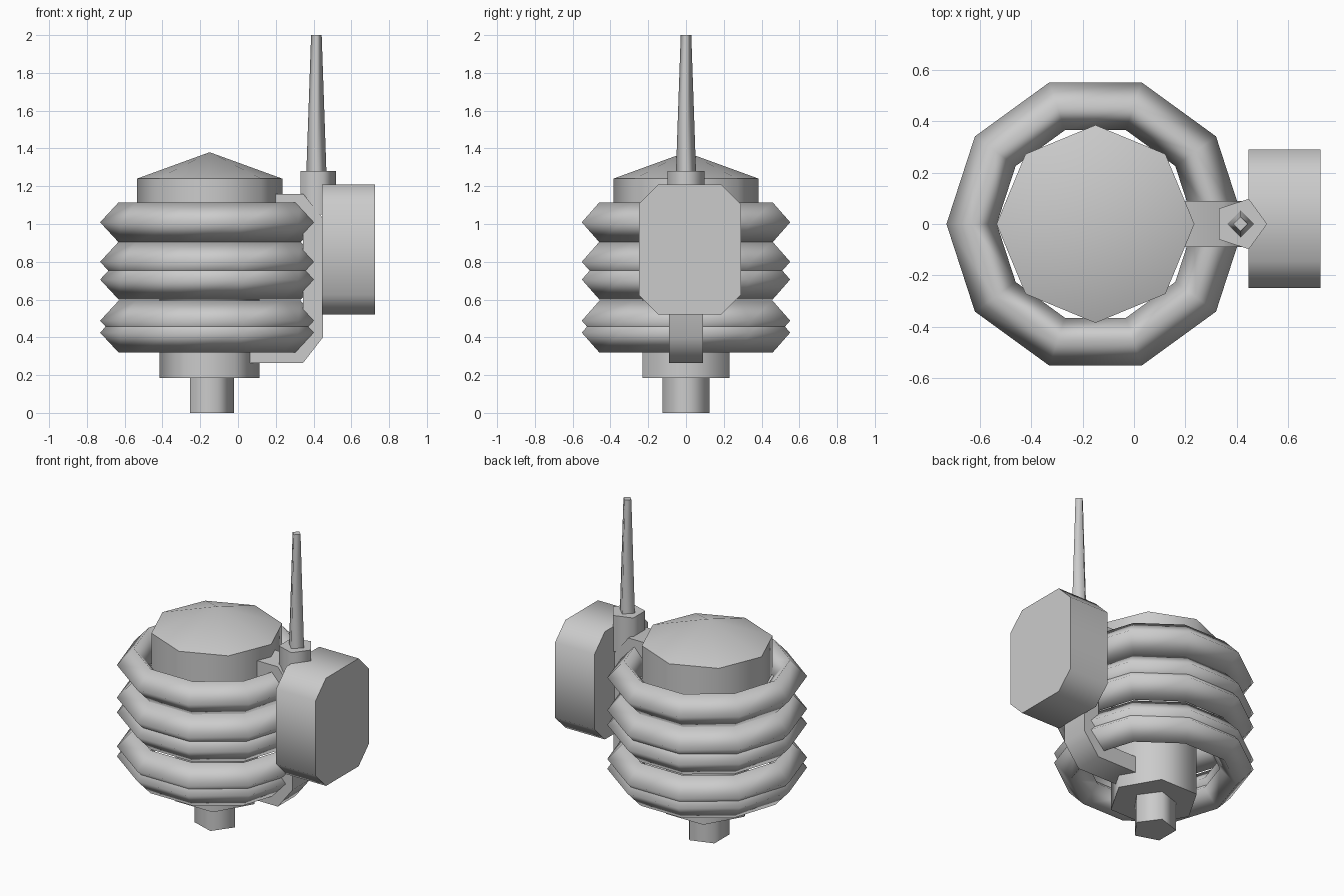
import bpy, bmesh
from math import cos, sin, pi
from mathutils import Matrix, Vector

cube = bpy.data.objects.get("Cube")
if cube:
    bpy.data.objects.remove(cube, do_unlink=True)

grey = bpy.data.materials.new("plain_grey")
grey.use_nodes = True
colour = (0.6, 0.6, 0.6, 1)
grey.diffuse_color = colour
grey.node_tree.nodes["Principled BSDF"].inputs["Base Color"].default_value = colour

AXIS_X = -0.15   # centre line of the ringed body
MAST_X = 0.415   # centre line of the mast


def finish(name, bm):
    bmesh.ops.recalc_face_normals(bm, faces=bm.faces)
    mesh = bpy.data.meshes.new(name)
    bm.to_mesh(mesh)
    bm.free()
    mesh.materials.append(grey)
    obj = bpy.data.objects.new(name, mesh)
    bpy.context.collection.objects.link(obj)
    return obj


def loft(name, lower, upper, tip=None):
    """Smooth-sided solid between two matching outlines, with crisp ends."""
    bm = bmesh.new()
    a = [bm.verts.new(p) for p in lower]
    b = [bm.verts.new(p) for p in upper]
    n = len(a)
    for i in range(n):
        j = (i + 1) % n
        bm.faces.new((a[i], a[j], b[j], b[i])).smooth = True
    bm.faces.new(a[::-1])
    if tip is None:
        bm.faces.new(b)
    else:
        apex = bm.verts.new(tip)
        for i in range(n):
            bm.faces.new((b[i], b[(i + 1) % n], apex)).smooth = True
    for ring in (a, b):
        for i in range(n):
            bm.edges.get((ring[i], ring[(i + 1) % n])).smooth = False
    return finish(name, bm)


def ngon(x, sides, radius, z):
    return [(x + radius * cos(2 * pi * i / sides),
             radius * sin(2 * pi * i / sides), z) for i in range(sides)]


def post(name, x, sides, z0, z1, r0, r1=None, tip=None):
    return loft(name, ngon(x, sides, r0, z0), ngon(x, sides, r1 or r0, z1), tip)


def coil(name, z):
    """Ten-sided ring with a diamond section."""
    bm = bmesh.new()
    section = [(0.58, 0), (0.482, 0.106), (0.384, 0), (0.482, -0.106)]
    vs = [bm.verts.new((r, 0, h)) for r, h in section]
    edges = [bm.edges.new((vs[i], vs[(i + 1) % 4])) for i in range(4)]
    bmesh.ops.spin(bm, geom=vs + edges, cent=(0, 0, 0), axis=(0, 0, 1),
                   angle=2 * pi, steps=10)
    bmesh.ops.remove_doubles(bm, verts=bm.verts, dist=0.001)
    bmesh.ops.transform(bm, matrix=Matrix.Translation((AXIS_X, 0, z)), verts=bm.verts)
    for f in bm.faces:
        f.smooth = True
    return finish(name, bm)


# Central stem and column
post("bottom_stem", AXIS_X, 5, 0, 0.25, 0.13)
post("core_column", AXIS_X, 6, 0.185, 1.1, 0.265)

# Roof cap with a shallow peak
post("roof_cap", AXIS_X, 8, 1.0, 1.24, 0.385, tip=(AXIS_X, 0, 1.38))

# Stacked rings
for i, z in enumerate((0.425, 0.488, 0.706, 0.8, 1.009)):
    coil(f"ring_{i + 1}", z)

# C-shaped side bracket
profile = [(0, 0.265), (0.345, 0.265), (0.45, 0.4), (0.45, 1.03), (0.345, 1.16),
           (0, 1.16), (0, 1.055), (0.3, 1.055), (0.345, 1.0), (0.345, 0.43),
           (0.3, 0.37), (0, 0.37)]
bracket = loft("side_bracket", [(x, -0.09, z) for x, z in profile],
               [(x, 0.09, z) for x, z in profile])
bpy.context.view_layer.objects.active = bracket
bracket.select_set(True)
bpy.ops.object.shade_smooth_by_angle(angle=1.2)

# Side box with clipped corners
y0, y1, z0, z1, c = -0.25, 0.29, 0.52, 1.21, 0.105
outline = [(y0 + c, z0), (y1 - c, z0), (y1, z0 + c), (y1, z1 - c),
           (y1 - c, z1), (y0 + c, z1), (y0, z1 - c), (y0, z0 + c)]
loft("side_box", [(0.445, y, z) for y, z in outline],
     [(0.725, y, z) for y, z in outline])

# Mast socket and tapered mast
post("mast_socket", MAST_X, 5, 1.05, 1.28, 0.103)
post("mast", MAST_X, 4, 1.25, 2.0, 0.054, 0.028)
